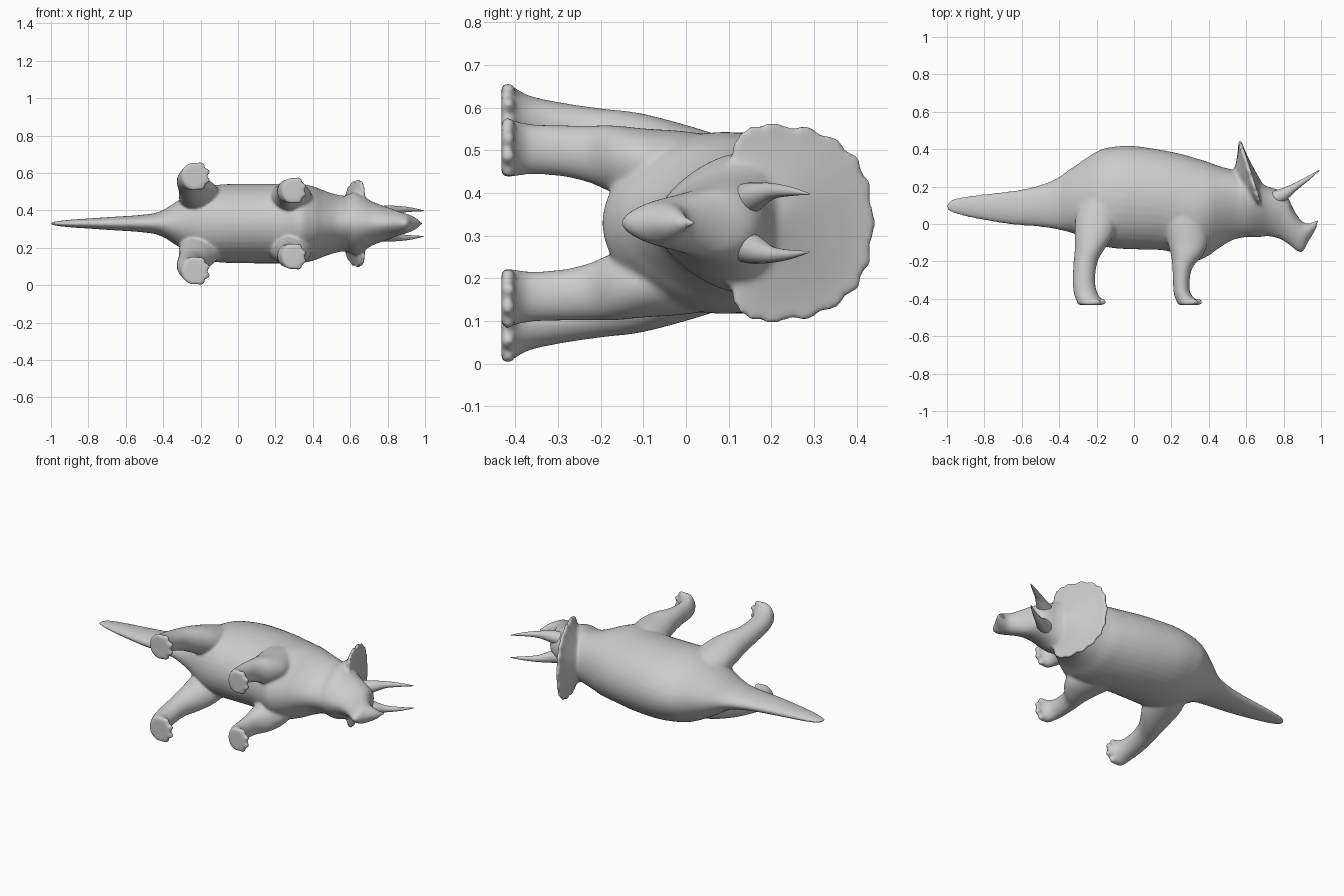
import bpy, bmesh, math
from mathutils import Vector

if "Cube" in bpy.data.objects:
    bpy.data.objects.remove(bpy.data.objects["Cube"], do_unlink=True)

MID = 0.33  # height of the symmetry plane: the animal lies on its side
GREY = (0.6, 0.6, 0.6, 1)
mat = bpy.data.materials.new("plain grey")
mat.diffuse_color = GREY
mat.use_nodes = True
mat.node_tree.nodes["Principled BSDF"].inputs["Base Color"].default_value = GREY


def make(name, bm):
    bmesh.ops.recalc_face_normals(bm, faces=bm.faces)
    mesh = bpy.data.meshes.new(name)
    bm.to_mesh(mesh)
    bm.free()
    mesh.materials.append(mat)
    ob = bpy.data.objects.new(name, mesh)
    bpy.context.collection.objects.link(ob)
    smooth(ob)
    return ob


def smooth(ob):
    for p in ob.data.polygons:
        p.use_smooth = True


def skin(bm, rings):
    """Bridge successive rings of points and cap both ends."""
    vr = [[bm.verts.new(p) for p in ring] for ring in rings]
    n = len(vr[0])
    faces = [bm.faces.new(vr[0]), bm.faces.new(vr[-1])]
    for a, b in zip(vr, vr[1:]):
        for i in range(n):
            j = (i + 1) % n
            faces.append(bm.faces.new((a[i], a[j], b[j], b[i])))
    bmesh.ops.recalc_face_normals(bm, faces=faces)


def spline(rows, steps=5):
    """Catmull-Rom refinement of a list of number tuples."""
    out = []
    for k in range(len(rows) - 1):
        p = [rows[max(0, min(len(rows) - 1, k + d))] for d in (-1, 0, 1, 2)]
        for s in range(steps):
            t = s / steps
            out.append([0.5 * (2 * b + (c - a) * t + (2*a - 5*b + 4*c - d) * t*t
                               + (3*b - a - 3*c + d) * t**3)
                        for a, b, c, d in zip(*p)])
    return out + [list(rows[-1])]


def angles(n):
    return [2 * math.pi * i / n for i in range(n)]


def trunk(bm, rows):
    """Sections along x: (x, belly, back, half width, taper towards the belly)."""
    skin(bm, [[(x, (lo + hi) / 2 + (hi - lo) / 2 * math.sin(a),
                MID + hw * math.cos(a) * (1 + taper * math.sin(a))) for a in angles(40)]
              for x, lo, hi, hw, taper in spline(rows)])


def leg(bm, rows, side):
    """Sections along y: (y, rear, front, sideways offset, half width)."""
    skin(bm, [[((x0 + x1) / 2 + (x1 - x0) / 2 * math.cos(a), y,
                MID + side * (off + hw * math.sin(a))) for a in angles(24)]
              for y, x0, x1, off, hw in spline(rows)])


def ball(bm, pos, scale):
    r = bmesh.ops.create_uvsphere(bm, u_segments=12, v_segments=8, radius=1)
    bmesh.ops.scale(bm, vec=scale, verts=r["verts"])
    bmesh.ops.translate(bm, vec=pos, verts=r["verts"])


# Tail, torso and neck
bm = bmesh.new()
trunk(bm, [(-1.0, .075, .11, .006, 0), (-.97, .06, .133, .012, 0), (-.9, .04, .147, .02, 0),
           (-.8, .02, .16, .027, 0), (-.65, -.003, .177, .037, 0), (-.53, -.012, .2, .045, 0),
           (-.42, -.027, .24, .063, 0), (-.32, -.052, .308, .122, -.07),
           (-.19, -.11, .392, .19, -.12), (-.1, -.13, .414, .207, -.08),
           (0, -.135, .417, .212, -.03), (.15, -.14, .395, .213, 0), (.25, -.165, .375, .213, 0),
           (.33, -.197, .352, .212, .04), (.4, -.168, .33, .198, .12),
           (.46, -.125, .308, .173, .2), (.53, -.085, .29, .15, .25), (.6, -.07, .27, .14, .25)])
# Head: broad cheeks tapering to the drooping beak
trunk(bm, [(.52, -.04, .25, .11, .3), (.57, -.062, .28, .14, .3), (.62, -.07, .265, .16, .3),
           (.67, -.07, .225, .14, .3), (.72, -.066, .198, .112, .3), (.78, -.08, .18, .09, .3),
           (.82, -.104, .148, .077, .3), (.85, -.128, .085, .066, .3), (.88, -.15, .036, .056, .3),
           (.905, -.146, .01, .049, .3), (.93, -.1, .002, .04, .3), (.953, -.062, .004, .029, .2),
           (.976, -.022, .012, .012, 0)])

# Legs with toes, mirrored across the symmetry plane
HIND = [(.15, -.27, -.06, .1, .08), (.05, -.31, -.08, .13, .085), (-.05, -.318, -.105, .157, .087),
        (-.12, -.316, -.148, .18, .08), (-.2, -.323, -.194, .204, .065),
        (-.3, -.328, -.208, .226, .058), (-.37, -.322, -.195, .24, .06),
        (-.41, -.308, -.168, .25, .073), (-.433, -.3, -.162, .254, .076)]
FORE = [(.1, .16, .38, .12, .08), (0, .16, .385, .133, .082), (-.1, .18, .395, .142, .08),
        (-.17, .198, .365, .15, .079), (-.23, .205, .315, .162, .067),
        (-.3, .208, .298, .17, .06), (-.37, .212, .302, .173, .06),
        (-.41, .226, .34, .175, .068), (-.433, .235, .352, .177, .07)]
for rows in (HIND, FORE):
    foot = rows[-1]
    cx, rx = (foot[1] + foot[2]) / 2, (foot[2] - foot[1]) / 2
    for side in (1, -1):
        leg(bm, rows, side)
        for deg in (-60, -20, 20, 60):
            a = math.radians(deg)
            ball(bm, (cx + rx * .92 * math.cos(a), -.417,
                      MID + side * (foot[3] + foot[4] * .88 * math.sin(a))), (.024, .018, .018))


# Scalloped neck frill: rounded above, square lobes below, thick at the root
def frill_ring(r, face):
    ring = []
    for a in angles(120):
        s, c = math.sin(a), math.cos(a)
        ry, py, pz = (.242, .85, .8) if s > 0 else (.1, .75, .45)
        k = r * (1 + .022 * r**5 * math.cos(20 * a))
        y = .197 + k * ry * math.copysign(abs(s)**py, s)
        z = MID + k * .231 * math.copysign(abs(c)**pz, c)
        x = .708 - .32 * y - .04 * (1 - r) + face * (.009 + .085 * (1 - r)**1.3)
        ring.append((x, y, z))
    return ring


steps = [.08, .25, .4, .55, .7, .82, .92, 1]
skin(bm, [frill_ring(r, 1) for r in steps] + [frill_ring(r, -1) for r in reversed(steps)])

# Fuse into one smooth skin
body = make("body", bm)
bpy.context.view_layer.objects.active = body
body.select_set(True)
m = body.modifiers.new("Fuse", 'REMESH')
m.mode, m.voxel_size, m.use_smooth_shade = 'VOXEL', .0075, True
bpy.ops.object.modifier_apply(modifier="Fuse")
m = body.modifiers.new("Relax", 'SMOOTH')
m.factor, m.iterations = .5, 12
bpy.ops.object.modifier_apply(modifier="Relax")
smooth(body)


# Horns: tapered tubes along a short curved path of (x, y, z, radius)
def horn(name, path):
    bm = bmesh.new()
    pts = spline(path)
    rings = []
    for i, p in enumerate(pts):
        d = Vector(pts[min(i + 1, len(pts) - 1)][:3]) - Vector(pts[max(i - 1, 0)][:3])
        u = d.cross(Vector((0, 0, 1))).normalized()
        v = d.cross(u).normalized()
        rings.append([Vector(p[:3]) + p[3] * (u * math.cos(a) + v * math.sin(a))
                      for a in angles(16)])
    skin(bm, rings)
    make(name, bm)


for side, label in ((1, "left"), (-1, "right")):
    horn(label + "_brow_horn", [(.72, .125, MID + side * .045, .042), (.79, .153, MID + side * .06, .036),
                                (.86, .198, MID + side * .074, .02), (.93, .244, MID + side * .074, .011),
                                (.992, .288, MID + side * .068, .002)])
horn("nose_horn", [(.91, -.045, MID, .036), (.945, -.018, MID, .023), (.982, .016, MID, .003)])
